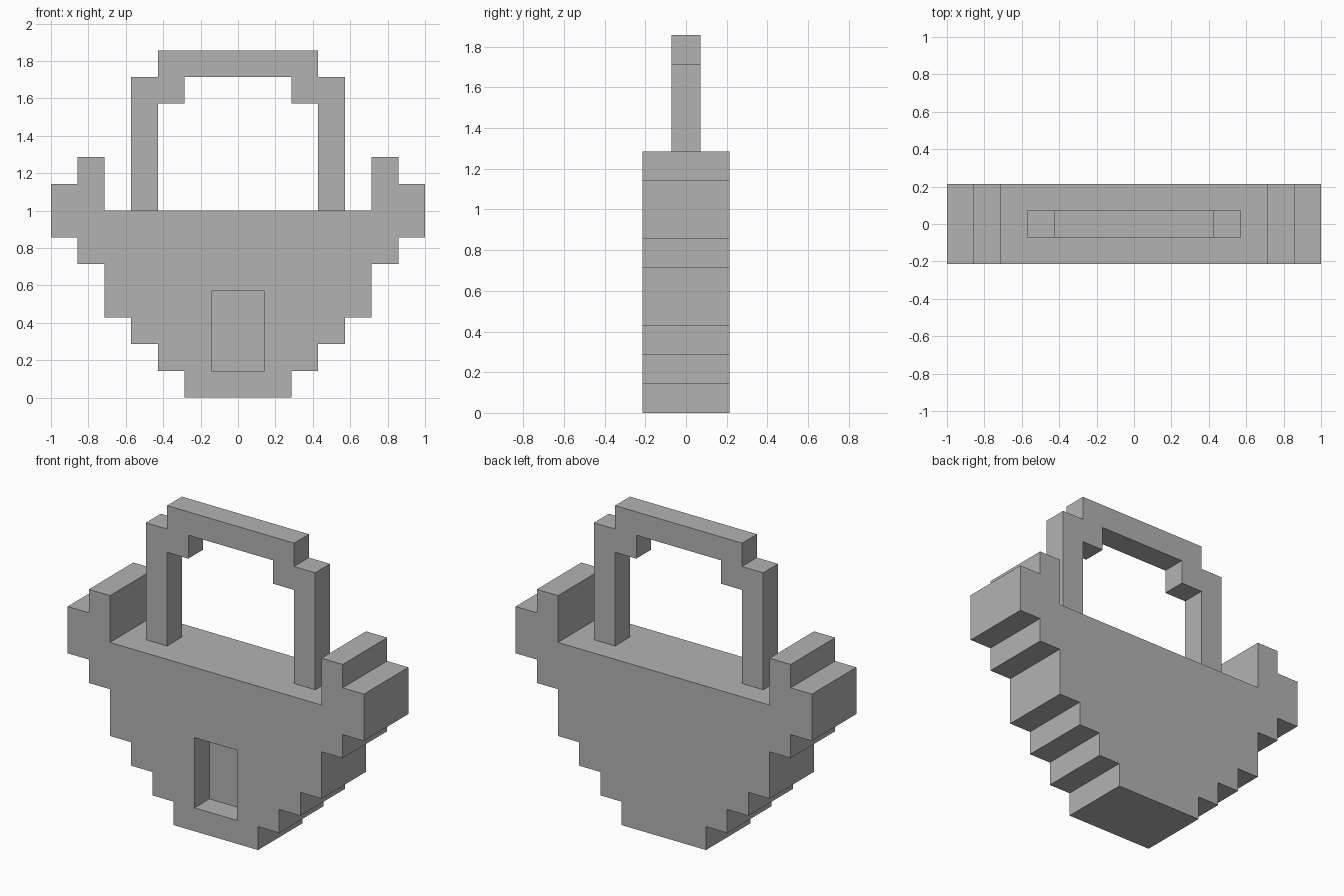
import bpy
import bmesh

if "Cube" in bpy.data.objects:
    bpy.data.objects.remove(bpy.data.objects["Cube"])

U = 2 / 14  # one block of the stepped outline

grey = bpy.data.materials.new("plain grey")
grey.diffuse_color = (0.45, 0.45, 0.45, 1)
grey.use_nodes = True
grey.node_tree.nodes["Principled BSDF"].inputs["Base Color"].default_value = grey.diffuse_color


def extrude_profile(name, half, y0, y1):
    """Mirror a right-half outline (x, z in blocks) and extrude it along y."""
    outline = half + [(-x, z) for x, z in reversed(half)]
    bm = bmesh.new()
    face = bm.faces.new([bm.verts.new((x * U, y0 * U, z * U)) for x, z in outline])
    result = bmesh.ops.extrude_face_region(bm, geom=[face])
    moved = [v for v in result["geom"] if isinstance(v, bmesh.types.BMVert)]
    bmesh.ops.translate(bm, verts=moved, vec=(0, (y1 - y0) * U, 0))
    bmesh.ops.recalc_face_normals(bm, faces=bm.faces)
    mesh = bpy.data.meshes.new(name)
    bm.to_mesh(mesh)
    bm.free()
    mesh.materials.append(grey)
    obj = bpy.data.objects.new(name, mesh)
    bpy.context.collection.objects.link(obj)
    return obj


# Stepped body with raised ends
steps = [(2, 0, 1), (3, 1, 2), (4, 2, 3), (5, 3, 5), (6, 5, 6), (7, 6, 8), (6, 8, 9)]
side = [(x, z) for x, low, high in steps for z in (low, high)]
body = extrude_profile("body", side + [(5, 9), (5, 7)], -1.5, 1.5)

# Recess in the front, one block deep
cutter = extrude_profile("recess_cutter", [(1, 1), (1, 4)], -2.5, -0.5)
cutter.hide_render = True
cut = body.modifiers.new("front recess", 'BOOLEAN')
cut.operation = 'DIFFERENCE'
cut.solver = 'EXACT'
cut.object = cutter
bpy.context.view_layer.objects.active = body
bpy.ops.object.modifier_apply(modifier=cut.name)
bpy.data.objects.remove(cutter)

# Arched handle standing on the body: outer outline, then inner opening
arch = [(3, 7), (4, 7), (4, 12), (3, 12), (3, 13)]
opening = [(2, 12), (2, 11), (3, 11)]
# The outline runs over the top, then back under the arch
outer = arch[1:]
under = opening + arch[:1]
full_half = [(-x, z) for x, z in reversed(under)] + under
loop = outer + [(-x, z) for x, z in reversed(outer)]
loop += [(-x, z) for x, z in reversed(under)] + under
bm = bmesh.new()
face = bm.faces.new([bm.verts.new((x * U, -0.5 * U, z * U)) for x, z in loop])
result = bmesh.ops.extrude_face_region(bm, geom=[face])
moved = [v for v in result["geom"] if isinstance(v, bmesh.types.BMVert)]
bmesh.ops.translate(bm, verts=moved, vec=(0, U, 0))
bmesh.ops.recalc_face_normals(bm, faces=bm.faces)
mesh = bpy.data.meshes.new("handle")
bm.to_mesh(mesh)
bm.free()
mesh.materials.append(grey)
bpy.context.collection.objects.link(bpy.data.objects.new("handle", mesh))
